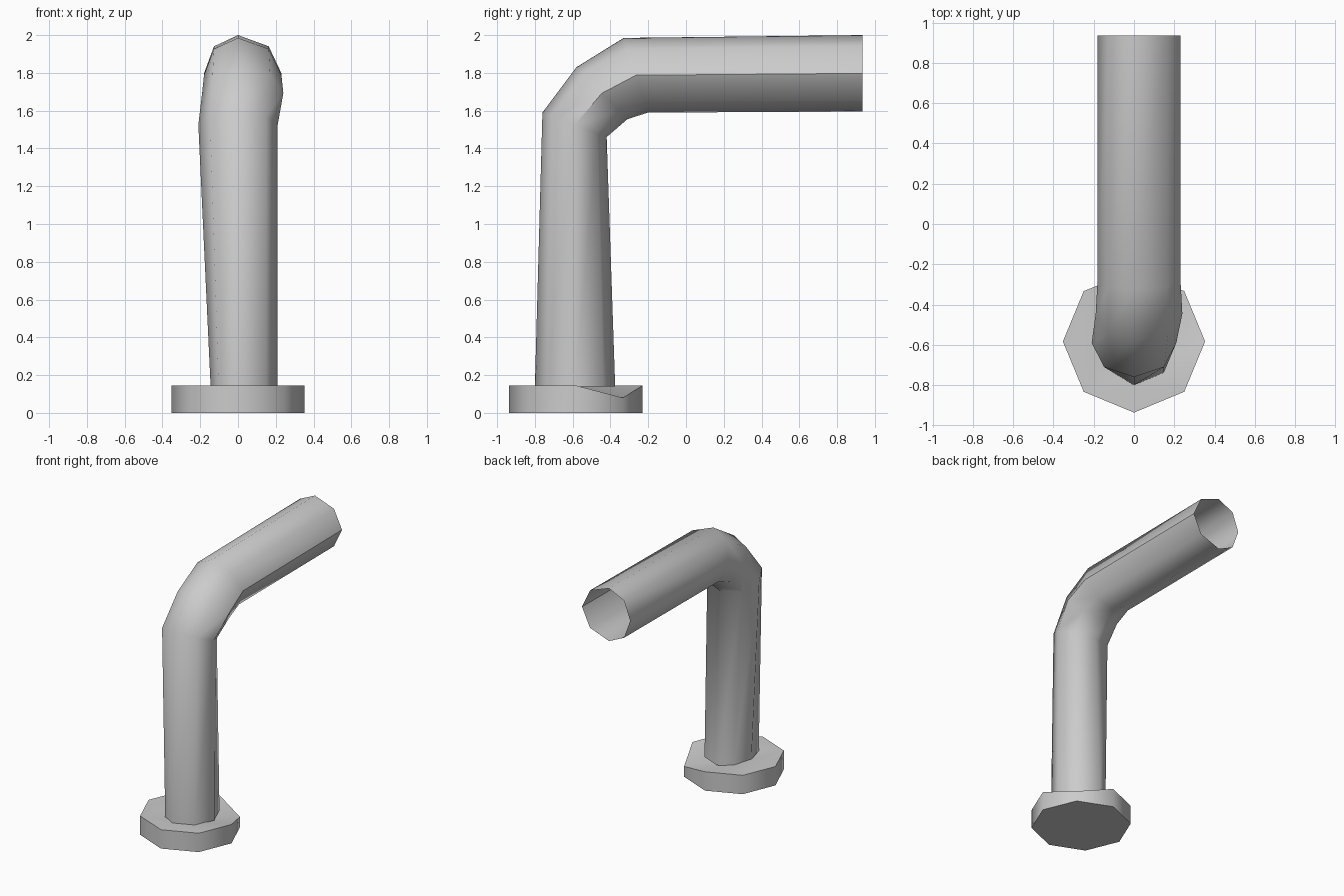
import bpy, bmesh
from math import sin, cos, radians

cube = bpy.data.objects.get("Cube")
if cube:
    bpy.data.objects.remove(cube, do_unlink=True)

SIDES = 8
grey = bpy.data.materials.new("plain_grey")
grey.use_nodes = True
colour = (0.6, 0.6, 0.6, 1)
grey.diffuse_color = colour
grey.node_tree.nodes["Principled BSDF"].inputs["Base Color"].default_value = colour


def finish(name, bm):
    """Turn a bmesh into a smooth-shaded object."""
    mesh = bpy.data.meshes.new(name)
    bm.to_mesh(mesh)
    bm.free()
    obj = bpy.data.objects.new(name, mesh)
    bpy.context.collection.objects.link(obj)
    mesh.materials.append(grey)
    bpy.ops.object.select_all(action='DESELECT')
    obj.select_set(True)
    bpy.context.view_layer.objects.active = obj
    bpy.ops.object.shade_smooth_by_angle(angle=radians(50))
    return obj


def bridge(bm, a, b):
    for i in range(SIDES):
        j = (i + 1) % SIDES
        bm.faces.new((a[i], a[j], b[j], b[i]))


def pipe_ring(bm, outer, inner, left, right):
    """Octagon through an outer and an inner (y, z) point, with two half-widths."""
    ring = []
    for i in range(SIDES):
        a = radians(45 * i)
        t = (1 - cos(a)) / 2
        y, z = (o + (n - o) * t for o, n in zip(outer, inner))
        ring.append(bm.verts.new((sin(a) * (right if sin(a) > 0 else left), y, z)))
    return ring


# Bent pipe, open at its far end
bm = bmesh.new()
sections = [
    ((-0.80, 0.14), (-0.375, 0.14), 0.145, 0.21),
    ((-0.76, 1.59), (-0.42, 1.46), 0.21, 0.21),
    ((-0.58, 1.83), (-0.31, 1.555), 0.19, 0.24),
    ((-0.33, 1.985), (-0.20, 1.59), 0.18, 0.23),
    ((0.935, 2.0), (0.935, 1.595), 0.18, 0.23),
]
rings = [pipe_ring(bm, *s) for s in sections]
for a, b in zip(rings, rings[1:]):
    bridge(bm, a, b)
finish("bent_pipe", bm)

# Octagonal foot with one lowered back corner
bm = bmesh.new()
low_corner = 3
rings = []
for height in (0, 0.145):
    ring = []
    for i in range(SIDES):
        a = radians(45 * i)
        z = 0.08 if height and i == low_corner else height
        ring.append(bm.verts.new((0.353 * sin(a), -0.583 - 0.353 * cos(a), z)))
    rings.append(ring)
bottom, top = rings
bridge(bm, bottom, top)
bm.faces.new(bottom[::-1])
apex = low_corner + 4
for i in range(1, SIDES - 1):
    bm.faces.new((top[apex], top[(apex + i) % SIDES], top[(apex + i + 1) % SIDES]))
finish("foot", bm)
